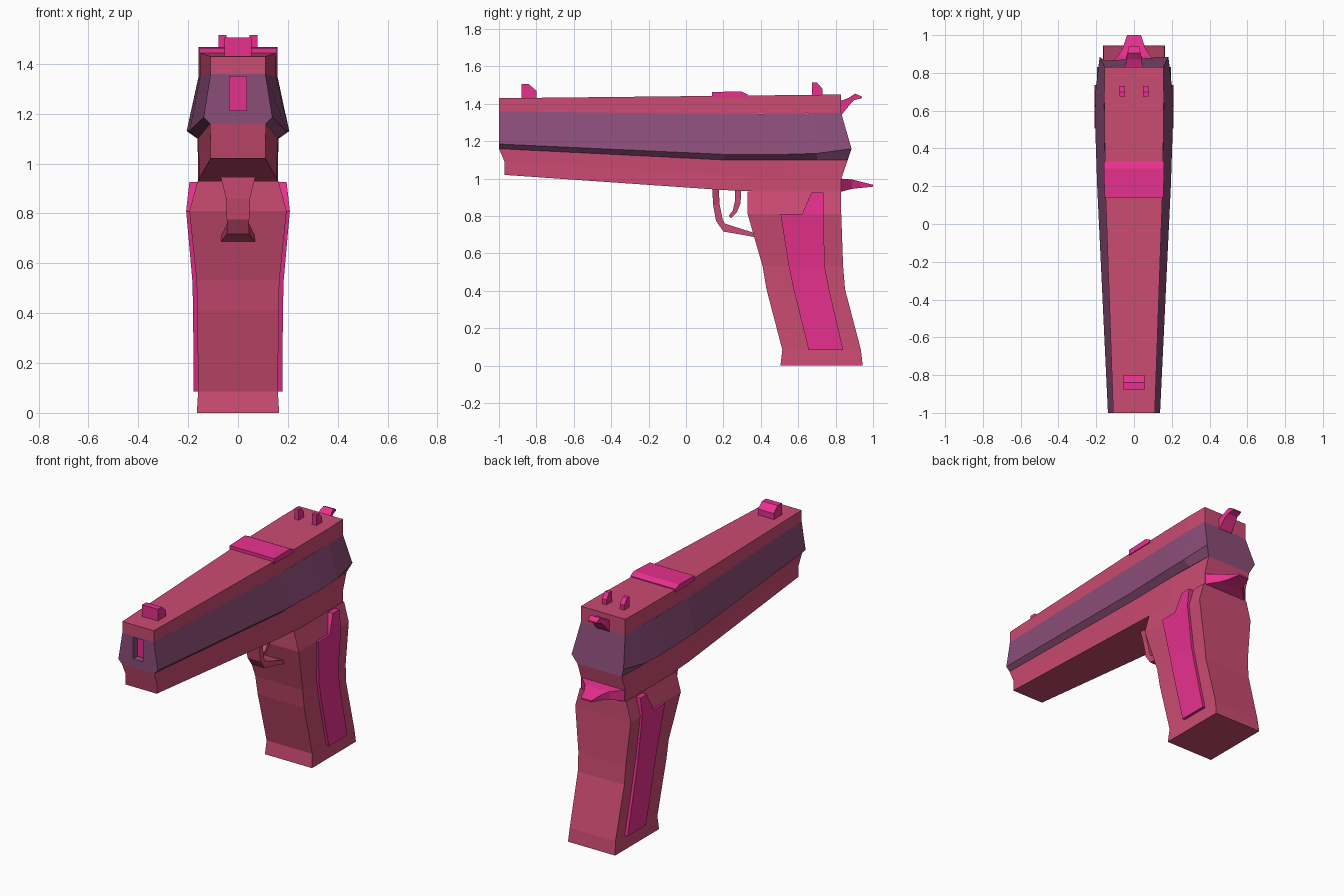
import bpy, bmesh


def material(name, rgb):
    m = bpy.data.materials.new(name)
    m.diffuse_color = (*rgb, 1)
    return m


ROSE = material("rose", (0.60, 0.07, 0.17))
PLUM = material("plum", (0.26, 0.075, 0.19))
PINK = material("pink", (0.80, 0.03, 0.27))


def loft(name, rings, mat):
    """Skin a list of equal-length closed rings and cap both ends."""
    bm = bmesh.new()
    rows = [[bm.verts.new(p) for p in r] for r in rings]
    n = len(rows[0])
    for a, b in zip(rows, rows[1:]):
        for i in range(n):
            j = (i + 1) % n
            bm.faces.new((a[i], a[j], b[j], b[i]))
    bm.faces.new(rows[0])
    bm.faces.new(rows[-1][::-1])
    bmesh.ops.remove_doubles(bm, verts=bm.verts, dist=0.0005)
    bmesh.ops.recalc_face_normals(bm, faces=bm.faces)
    me = bpy.data.meshes.new(name)
    bm.to_mesh(me)
    bm.free()
    me.materials.append(mat)
    ob = bpy.data.objects.new(name, me)
    bpy.context.collection.objects.link(ob)
    return ob


def mirrored_loft(name, half_rings, mat):
    """Rings given as their right half only (x, y, z)."""
    return loft(name, [r + [(-x, y, z) for x, y, z in reversed(r)] for r in half_rings], mat)


def strip(name, rows, mat):
    """Four-sided loft, symmetric in x; row = (y1, z1, y2, z2, half width)."""
    return mirrored_loft(name, [[(w, a, b), (w, c, d)] for a, b, c, d, w in rows], mat)


# Slide: flat top, flared side band
strip("slide_top", [
    (-1, 1.43, -1, 1.36, .11), (.2, 1.443, .2, 1.345, .152),
    (.68, 1.448, .68, 1.35, .158), (.83, 1.45, .83, 1.35, .155)], ROSE)
band = mirrored_loft("slide_band", [
    [(.11, -1, 1.36), (.138, -1, 1.185), (.113, -1, 1.16)],
    [(.152, .2, 1.345), (.195, .2, 1.13), (.16, .2, 1.10)],
    [(.157, .53, 1.348), (.206, .53, 1.13), (.163, .53, 1.10)],
    [(.158, .68, 1.35), (.204, .70, 1.135), (.163, .70, 1.10)],
    [(.155, .83, 1.35), (.182, .885, 1.16), (.155, .865, 1.10)]], PLUM)

# Muzzle slot with a pink floor
cutter = strip("muzzle_cutter", [(-1.1, 1.35, -1.1, 1.213, .035),
                                 (-.95, 1.35, -.95, 1.213, .035)], PLUM)
cutter.hide_render = True
cutter.hide_set(True)
cut = band.modifiers.new("slot", 'BOOLEAN')
cut.operation = 'DIFFERENCE'
cut.solver = 'EXACT'
cut.object = cutter
strip("muzzle_floor", [(-.955, 1.352, -.955, 1.211, .037),
                       (-.92, 1.352, -.92, 1.211, .037)], PINK)

# Frame under the slide
mirrored_loft("frame", [
    [(.113, -1, 1.16), (.11, -.97, 1.09), (.11, -.97, 1.02)],
    [(.16, .2, 1.10), (.157, .2, 1.02), (.157, .2, .939)],
    [(.163, .53, 1.10), (.16, .53, 1.0), (.16, .53, .925)],
    [(.155, .865, 1.10), (.155, .83, 1.0), (.155, .83, .925)]], ROSE)

# Grip and its raised side panels
strip("grip", [
    (.505, 0, .945, 0, .165), (.515, .085, .935, .085, .16),
    (.43, .41, .85, .41, .163), (.41, .53, .84, .53, .166),
    (.33, .81, .83, .81, .195), (.33, .93, .83, .93, .162)], ROSE)
panel_rows = [
    (.655, .84, .085, .178), (.575, .765, .41, .18), (.55, .742, .53, .183),
    (.505, .735, .81, .208), (.62, .735, .81, .208), (.67, .735, .925, .195)]
for side, label in ((1, "right"), (-1, "left")):
    loft(label + "_grip_panel", [
        [(side * .12, a, z), (side * x, a, z), (side * x, b, z), (side * .12, b, z)]
        for a, b, z, x in panel_rows], PINK)

# Trigger guard and trigger
strip("trigger_guard", [
    (.14, .95, .175, .95, .07), (.145, .86, .18, .86, .048),
    (.16, .775, .195, .785, .045), (.20, .717, .207, .76, .045),
    (.30, .70, .30, .73, .058), (.38, .685, .38, .705, .07)], ROSE)
strip("trigger", [
    (.262, .95, .295, .95, .03), (.262, .88, .292, .87, .03),
    (.25, .83, .272, .82, .028), (.228, .80, .24, .788, .025)], ROSE)

# Hammer spur and tang at the back
strip("hammer", [
    (.80, 1.41, .80, 1.33, .045), (.835, 1.418, .835, 1.345, .045),
    (.87, 1.432, .88, 1.40, .042), (.905, 1.455, .90, 1.42, .034),
    (.94, 1.438, .94, 1.43, .03)], PINK)
strip("tang", [
    (.80, 1.0, .80, .93, .155), (.83, 1.0, .83, .93, .15),
    (.89, .995, .885, .945, .085), (.93, .985, .93, .95, .06),
    (1, .967, 1, .957, .037)], PINK)

# Sights and raised top plate
strip("front_sight", [(-.88, 1.42, -.88, 1.505, .055), (-.84, 1.42, -.84, 1.505, .055),
                      (-.80, 1.42, -.80, 1.47, .055)], PINK)
strip("top_plate", [(.14, 1.43, .14, 1.463, .156), (.295, 1.43, .295, 1.467, .159),
                    (.33, 1.43, .33, 1.45, .159)], PINK)
for side, label in ((1, "right"), (-1, "left")):
    loft(label + "_rear_sight", [
        [(side * .047, y, 1.44), (side * .078, y, 1.44), (side * .078, y, z), (side * .047, y, z)]
        for y, z in ((.675, 1.515), (.70, 1.515), (.73, 1.48))], PINK)
